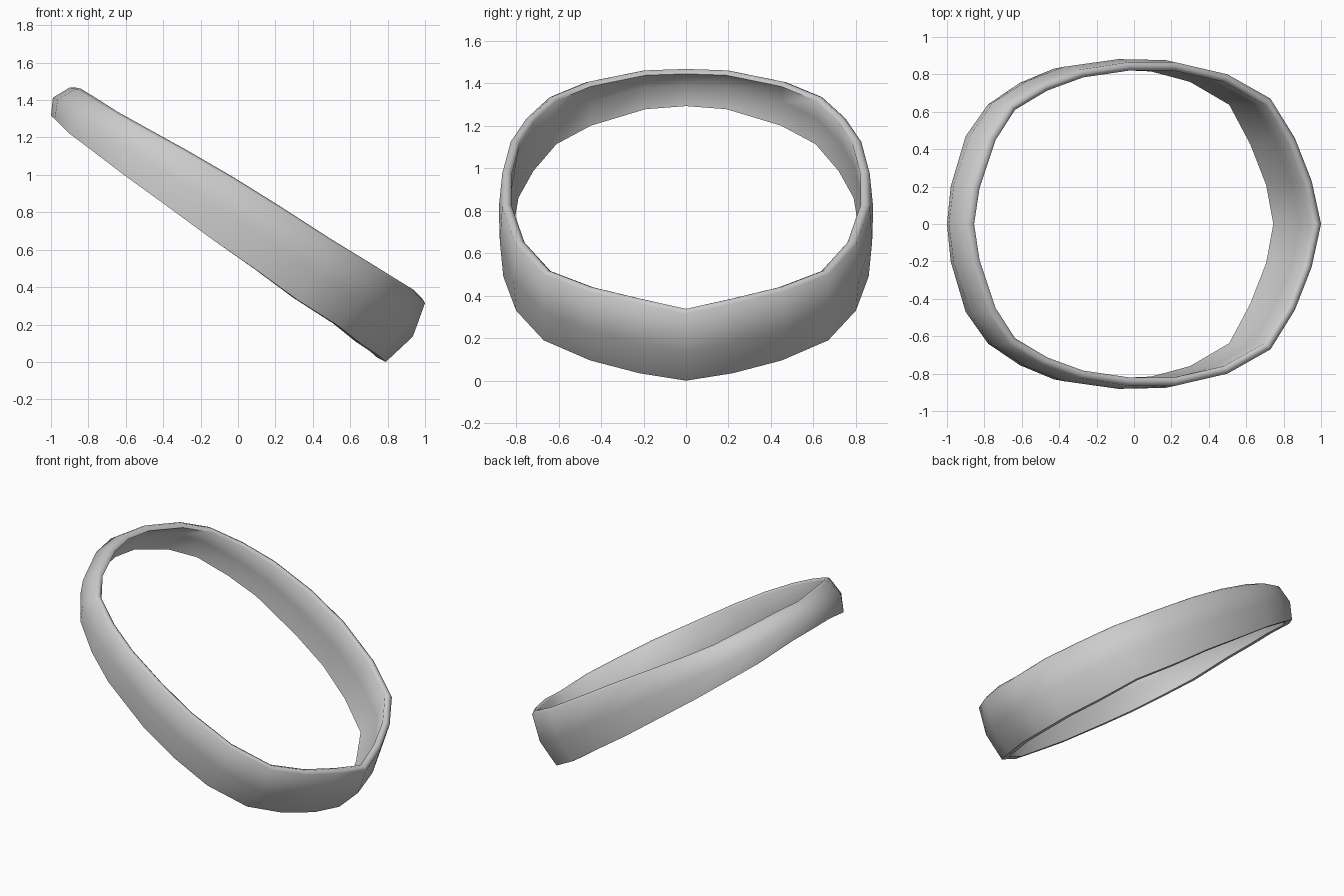
import bpy, bmesh, math
from mathutils import Vector

if "Cube" in bpy.data.objects:
    bpy.data.objects.remove(bpy.data.objects["Cube"])

# Half outlines of the outer rim edge and the outer lower edge (front to back of the tilt)
top = [(1, 0, .315), (.95, .23, .365), (.86, .46, .42), (.73, .67, .5), (.5, .8, .64),
       (.22, .865, .82), (-.03, .865, .975), (-.29, .825, 1.125), (-.49, .75, 1.235),
       (-.67, .64, 1.335), (-.78, .47, 1.405), (-.87, .2, 1.46), (-.9, 0, 1.467)]
bottom = [(.79, 0, 0), (.75, .22, .035), (.66, .45, .095), (.54, .67, .19), (.32, .8, .33),
          (.1, .86, .49), (-.13, .87, .65), (-.43, .83, .87), (-.61, .755, 1.0),
          (-.78, .64, 1.13), (-.9, .47, 1.22), (-.98, .2, 1.3), (-1, 0, 1.315)]
WALL = .045


def full(half):
    pts = [Vector(p) for p in half]
    return pts + [Vector((p.x, -p.y, p.z)) for p in reversed(pts[1:-1])]


# Cross-section at each station: curved outer wall, rounded rim, inner wall
bm = bmesh.new()
rings = []
for t, b in zip(full(top), full(bottom)):
    mid = (t + b) / 2
    d = Vector((mid.x, mid.y, 0)).normalized()
    out = Vector((d.x, d.y, -.5 * d.x))
    bulge = Vector((.04 * d.x, .014 * d.y, -.022 * d.x))
    up = (t - b).normalized()
    inset = out * WALL
    section = [b, mid + bulge, t, t - inset / 2 + up * .014, t - inset,
               mid + bulge - inset, b - inset]
    rings.append([bm.verts.new(p) for p in section])

# Skin the stations into a closed band
n, m = len(rings), len(rings[0])
for i in range(n):
    a, c = rings[i], rings[(i + 1) % n]
    for j in range(m):
        k = (j + 1) % m
        bm.faces.new((a[j], c[j], c[k], a[k]))
bmesh.ops.recalc_face_normals(bm, faces=bm.faces[:])

mesh = bpy.data.meshes.new("tilted_band")
bm.to_mesh(mesh)
bm.free()
band = bpy.data.objects.new("tilted_band", mesh)
bpy.context.collection.objects.link(band)
bpy.context.view_layer.objects.active = band
band.select_set(True)
bpy.ops.object.shade_smooth_by_angle(angle=math.radians(70))
